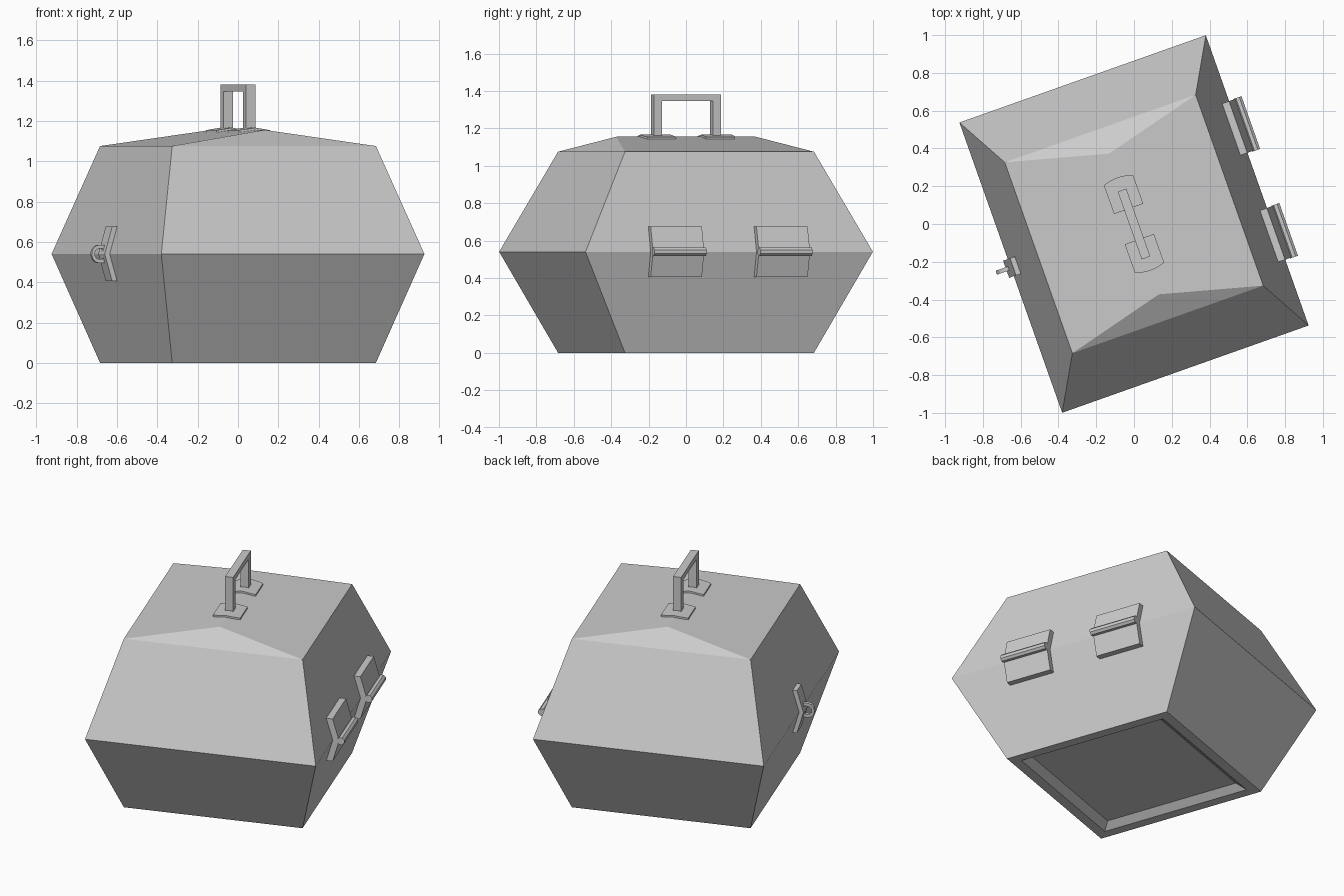
import bpy, bmesh
from math import radians, sin, cos, pi

if "Cube" in bpy.data.objects:
    bpy.data.objects.remove(bpy.data.objects["Cube"])

TURN = radians(19.5)   # the whole case stands turned on its base
BELT = 0.54            # height of the widest line
SLOPE = 0.156 / BELT   # lean of the long side walls

grey = bpy.data.materials.new("plain grey")
grey.use_nodes = True
grey.diffuse_color = (0.6, 0.6, 0.6, 1)
grey.node_tree.nodes["Principled BSDF"].inputs["Base Color"].default_value = (0.6, 0.6, 0.6, 1)


def finish(name, bm):
    bmesh.ops.recalc_face_normals(bm, faces=bm.faces)
    mesh = bpy.data.meshes.new(name)
    bm.to_mesh(mesh)
    bm.free()
    mesh.materials.append(grey)
    obj = bpy.data.objects.new(name, mesh)
    obj.rotation_euler.z = TURN
    bpy.context.collection.objects.link(obj)
    return obj


def ring(bm, hx, hy, z):
    return [bm.verts.new((sx * hx, sy * hy, z)) for sx, sy in ((-1, -1), (1, -1), (1, 1), (-1, 1))]


def bridge(bm, a, b):
    n = len(a)
    for i in range(n):
        bm.faces.new((a[i], a[(i + 1) % n], b[(i + 1) % n], b[i]))


def prism(name, profile, y0, y1):
    """Extrude an (x, z) outline along y."""
    bm = bmesh.new()
    a, b = [[bm.verts.new((x, y, z)) for x, z in profile] for y in (y0, y1)]
    bridge(bm, a, b)
    bm.faces.new(a)
    bm.faces.new(b)
    return finish(name, bm)


def chevron(side, thick, half=0.135):
    """Outline of a strap bent over the belt edge of the case."""
    zs = (-half, 0, half)
    inner = [(side * (0.685 - abs(z) * SLOPE), BELT + z) for z in zs]
    outer = [(side * (0.692 + thick - abs(z) * SLOPE), BELT + z) for z in zs]
    return inner + outer[::-1]


# Case body: recessed base, flared walls, hipped lid
bm = bmesh.new()
sizes = [(0.43, 0.43, 0.035), (0.475, 0.475, 0), (0.536, 0.536, 0),
         (0.692, 0.815, BELT), (0.536, 0.536, 1.075)]
rings = [ring(bm, *s) for s in sizes]
bm.faces.new(rings[0])
for lower, upper in zip(rings, rings[1:]):
    bridge(bm, lower, upper)
front, back = [bm.verts.new((0, y, 1.155)) for y in (-0.395, 0.395)]
c = rings[-1]
bm.faces.new((c[0], c[1], front))
bm.faces.new((c[2], c[3], back))
bm.faces.new((c[1], c[2], back, front))
bm.faces.new((c[3], c[0], front, back))
finish("case_body", bm)

# Carrying handle: one arch outline
arch = [(-0.19, 1.14), (-0.19, 1.38), (0.19, 1.38), (0.19, 1.14),
        (0.145, 1.14), (0.145, 1.345), (-0.145, 1.345), (-0.145, 1.14)]
bm = bmesh.new()
a, b = [[bm.verts.new((x, y, z)) for y, z in arch] for x in (-0.024, 0.024)]
bridge(bm, a, b)
for side in (a, b):
    bm.faces.new(side)
finish("handle", bm)

# Handle foot plates, draped over the ridge, outer edge gently bowed
for label, s in (("front", -1), ("back", 1)):
    bm = bmesh.new()
    loops = []
    for i in range(7):
        x = -0.082 + i * 0.164 / 6
        bow = 0.014 * (1 - (x / 0.082) ** 2)
        top = 1.166 - abs(x) * 0.15
        inner, outer = s * 0.085, s * (0.247 + bow)
        loops.append([bm.verts.new((x, y, z)) for y, z in
                      ((inner, top - 0.02), (outer, top - 0.02), (outer, top), (inner, top))])
    for p, q in zip(loops, loops[1:]):
        bridge(bm, p, q)
    for end in (loops[0], loops[-1]):
        bm.faces.new(end)
    finish(label + "_handle_plate", bm)

# Two hinges on one long side: bent strap and barrel
barrel = [(0.74 + 0.024 * cos(k * pi / 4 + pi / 8), BELT + 0.024 * sin(k * pi / 4 + pi / 8))
          for k in range(8)]
for label, y0 in (("front", -0.445), ("back", 0.155)):
    prism(label + "_hinge_strap", chevron(1, 0.038), y0, y0 + 0.29)
    prism(label + "_hinge_barrel", barrel, y0 - 0.003, y0 + 0.293)

# Latch on the opposite side: bent strap and D-shaped loop
prism("latch_strap", chevron(-1, 0.026), -0.048, 0.048)
bm = bmesh.new()
loops = []
for r, back_x in ((0.045, -0.705), (0.026, -0.715)):
    arc = [(-0.735 - r * sin(k * pi / 6) * 0.85, r * cos(k * pi / 6)) for k in range(7)]
    path = [(back_x, r)] + arc + [(back_x, -r)]
    loops.append([[bm.verts.new((x, y, BELT + z)) for x, z in path] for y in (-0.011, 0.011)])
(o0, o1), (i0, i1) = loops
for p, q in ((o0, o1), (o1, i1), (i1, i0), (i0, o0)):
    bridge(bm, p, q)
finish("latch_loop", bm)
